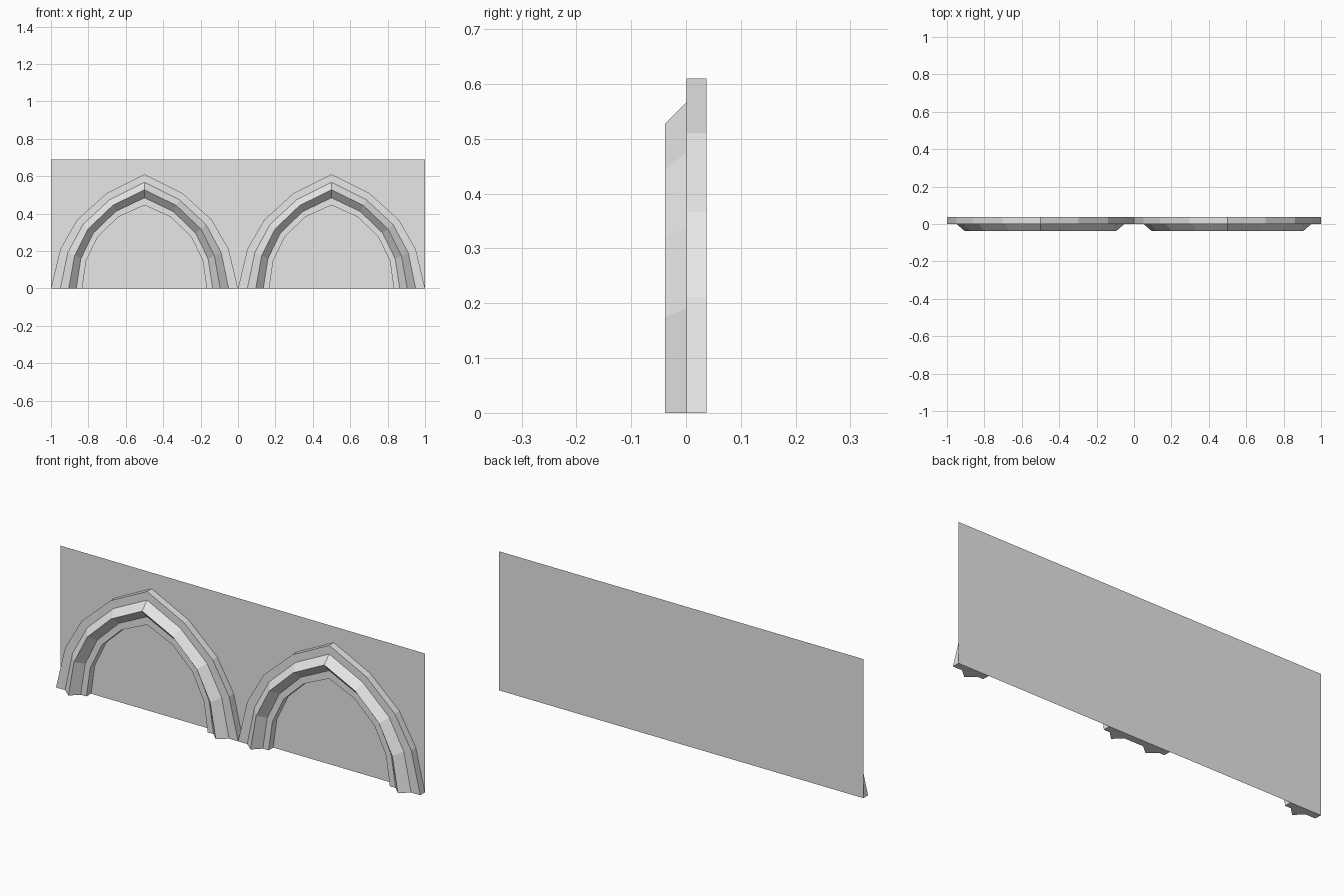
import bpy
import bmesh

cube = bpy.data.objects.get("Cube")
if cube:
    bpy.data.objects.remove(cube, do_unlink=True)

# One plain stone colour
stone = bpy.data.materials.new("light_grey_stone")
stone.use_nodes = True
colour = (0.8, 0.8, 0.8, 1)
stone.diffuse_color = colour
stone.node_tree.nodes["Principled BSDF"].inputs["Base Color"].default_value = colour

BACK, FLANGE, RIDGE = 0.037, 0.001, -0.038
HEIGHT = 0.69

# Half outlines of the pointed arch, from foot to apex
OUTER = [(0.5, 0), (0.45, 0.21), (0.36, 0.367), (0.202, 0.51), (0, 0.61)]
INNER = [(0.333, 0), (0.312, 0.147), (0.25, 0.276), (0.14, 0.382), (0, 0.445)]

# Moulding section: share of the way inward at foot and apex, and depth
SECTION = [(0, 0, BACK), (0, 0, FLANGE), (0.3, 0.26, FLANGE),
           (0.57, 0.5, RIDGE), (0.81, 0.76, FLANGE), (1, 1, FLANGE), (1, 1, BACK)]


def finish(bm, name):
    bmesh.ops.recalc_face_normals(bm, faces=bm.faces)
    mesh = bpy.data.meshes.new(name)
    bm.to_mesh(mesh)
    bm.free()
    mesh.materials.append(stone)
    obj = bpy.data.objects.new(name, mesh)
    bpy.context.scene.collection.objects.link(obj)
    return obj


def section_at(i, side, centre):
    """Moulding cross-section at one station of the arch."""
    (ox, oz), (ix, iz) = OUTER[i], INNER[i]
    rise = i / (len(OUTER) - 1)
    points = []
    for foot, apex, y in SECTION:
        f = foot + (apex - foot) * rise
        points.append((centre + side * (ox + (ix - ox) * f), y, oz + (iz - oz) * f))
    return points


def build_arch(name, centre):
    last = len(OUTER) - 1
    stations = [(i, -1) for i in range(last)] + [(i, 1) for i in range(last, -1, -1)]
    bm = bmesh.new()
    rings = [[bm.verts.new(p) for p in section_at(i, s, centre)] for i, s in stations]
    n = len(SECTION)
    for a, b in zip(rings, rings[1:]):
        for k in range(n):
            j = (k + 1) % n
            bm.faces.new((a[k], a[j], b[j], b[k]))
    # Closed feet
    bm.faces.new(rings[0])
    bm.faces.new(rings[-1])
    return finish(bm, name)


# Thin wall sheet behind the arches
bm = bmesh.new()
bm.faces.new([bm.verts.new((x, BACK, z))
              for x, z in ((-1, 0), (1, 0), (1, HEIGHT), (-1, HEIGHT))])
finish(bm, "wall_panel")

# Twin arch mouldings
for name, centre in (("right_arch", -0.5), ("left_arch", 0.5)):
    build_arch(name, centre)
